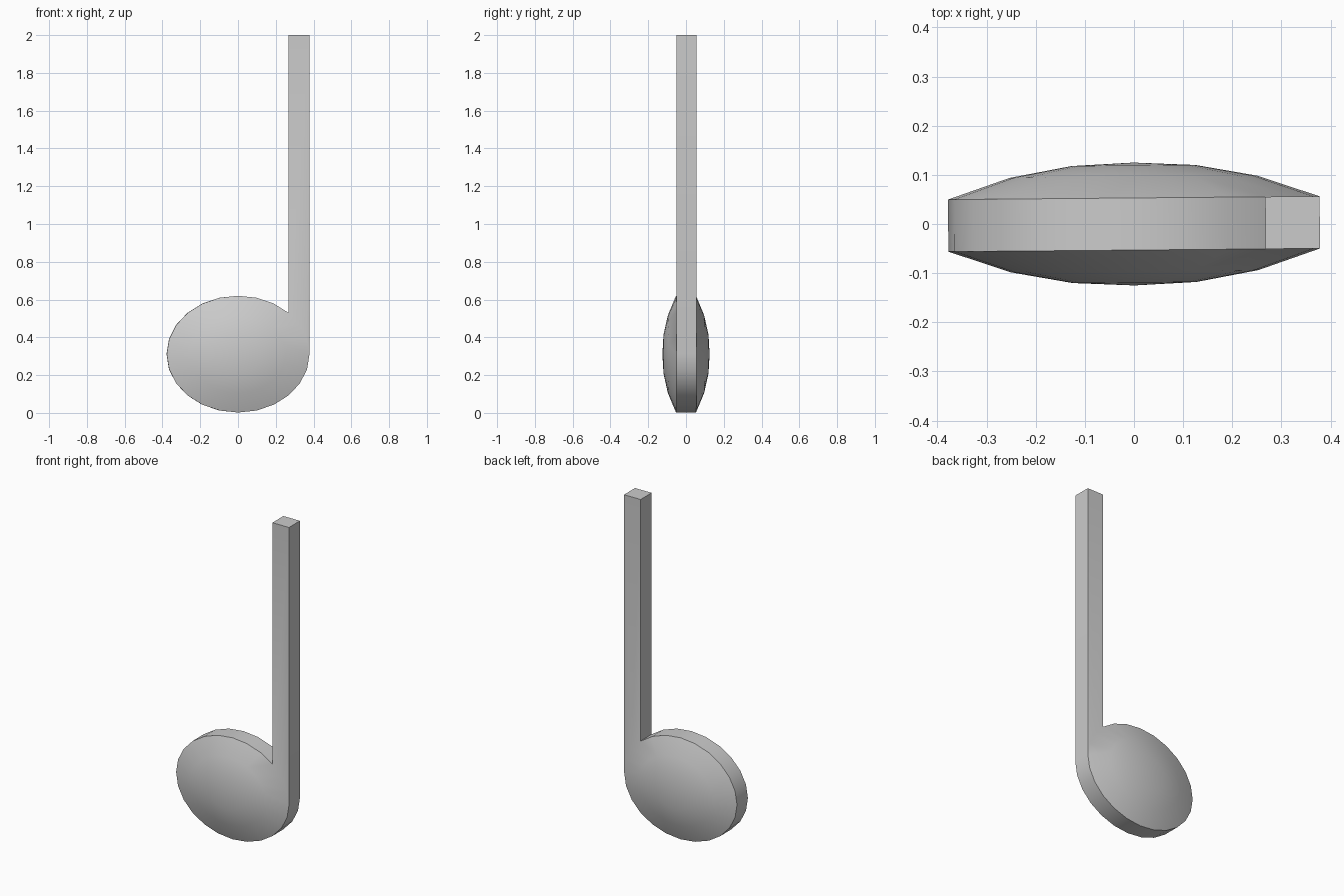
import bpy, bmesh
from math import sin, cos, tau, radians

if "Cube" in bpy.data.objects:
    bpy.data.objects.remove(bpy.data.objects["Cube"])

SEG, RX, RZ, CZ = 24, 0.378, 0.309, 0.311
RIM_Y, TOP_Z, STEM_AT = 0.053, 2.0, 3
RINGS = [(1.0, RIM_Y), (2 / 3, 0.096), (1 / 3, 0.119)]

bm = bmesh.new()


def build_side(s):
    # Domed face of the note head, made of shrinking oval rings
    rings = [[bm.verts.new((RX * r * cos(tau * i / SEG), s * y,
                            CZ + RZ * r * sin(tau * i / SEG)))
              for i in range(SEG)] for r, y in RINGS]
    for a, b in zip(rings, rings[1:]):
        for i in range(SEG):
            j = (i + 1) % SEG
            bm.faces.new((a[i], a[j], b[j], b[i]))
    centre = bm.verts.new((0, s * 0.125, CZ))
    for i in range(SEG):
        bm.faces.new((rings[-1][i], rings[-1][(i + 1) % SEG], centre))
    # Flat stem face growing out of the rim
    rim = rings[0]
    right = bm.verts.new((RX, s * RIM_Y, TOP_Z))
    left = bm.verts.new((rim[STEM_AT].co.x, s * RIM_Y, TOP_Z))
    bm.faces.new(rim[:STEM_AT + 1] + [left, right])
    # Outline of the whole note: rim without the part under the stem
    return rim[STEM_AT:] + [rim[0], right, left]


front, back = build_side(-1), build_side(1)
# Edge band around the outline
for i in range(len(front)):
    j = (i + 1) % len(front)
    bm.faces.new((front[i], front[j], back[j], back[i]))
bmesh.ops.recalc_face_normals(bm, faces=bm.faces)

mesh = bpy.data.meshes.new("music_note")
bm.to_mesh(mesh)
bm.free()
note = bpy.data.objects.new("music_note", mesh)
bpy.context.collection.objects.link(note)
note.rotation_euler.z = radians(0.5)
bpy.context.view_layer.objects.active = note
note.select_set(True)
bpy.ops.object.shade_smooth_by_angle(angle=radians(35))
